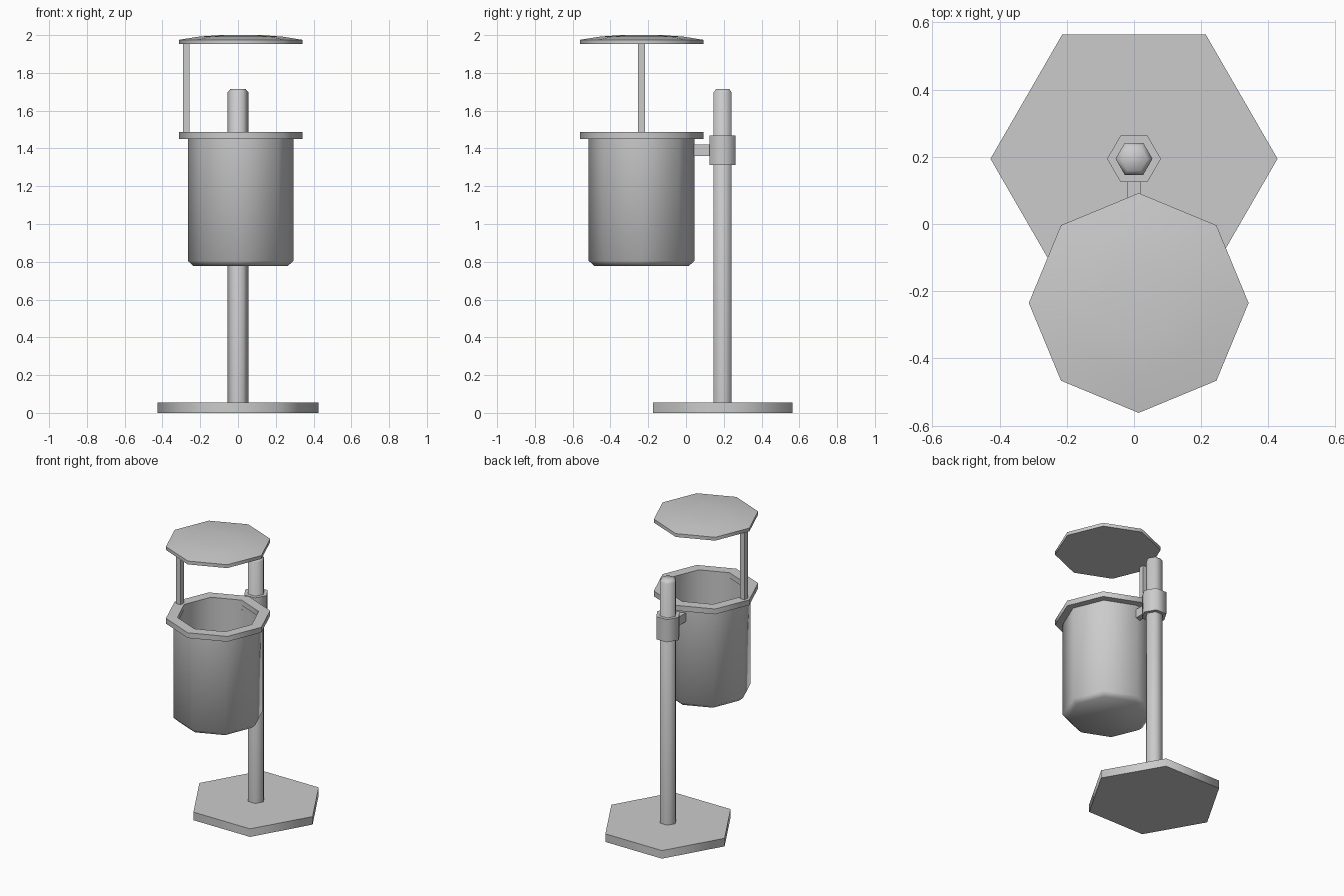
import bpy, bmesh
from math import cos, sin, tau, radians

cube = bpy.data.objects.get("Cube")
if cube:
    bpy.data.objects.remove(cube, do_unlink=True)

grey = bpy.data.materials.new("light grey")
grey.use_nodes = True
colour = (0.6, 0.6, 0.6, 1)
grey.diffuse_color = colour
grey.node_tree.nodes["Principled BSDF"].inputs["Base Color"].default_value = colour


def finish(name, bm):
    bmesh.ops.recalc_face_normals(bm, faces=bm.faces)
    mesh = bpy.data.meshes.new(name)
    bm.to_mesh(mesh)
    bm.free()
    mesh.materials.append(grey)
    obj = bpy.data.objects.new(name, mesh)
    bpy.context.collection.objects.link(obj)
    bpy.ops.object.select_all(action='DESELECT')
    obj.select_set(True)
    bpy.context.view_layer.objects.active = obj
    bpy.ops.object.shade_smooth_by_angle(angle=radians(65))
    return obj


def lathe(name, centre, sides, profile, closed=False):
    """Sweep (radius, z) points round a centre; cap the ends or join them."""
    bm = bmesh.new()
    rings = [[bm.verts.new((centre[0] + r * cos(tau * i / sides),
                            centre[1] + r * sin(tau * i / sides), z))
              for i in range(sides)] for r, z in profile]
    pairs = list(zip(rings, rings[1:]))
    if closed:
        pairs.append((rings[-1], rings[0]))
    else:
        bm.faces.new(rings[0])
        bm.faces.new(rings[-1])
    for a, b in pairs:
        for i in range(sides):
            j = (i + 1) % sides
            bm.faces.new((a[i], a[j], b[j], b[i]))
    return finish(name, bm)


def box(name, low, high):
    bm = bmesh.new()
    bmesh.ops.create_cube(bm, size=1)
    for v in bm.verts:
        v.co = [(a + b) / 2 + c * (b - a) for a, b, c in zip(low, high, v.co)]
    return finish(name, bm)


post_axis = (0, 0.194)
bin_axis = (0.014, -0.235)

# Six-sided stand
lathe("base", post_axis, 6, [(0.427, 0), (0.427, 0.055)])
lathe("post", post_axis, 6, [(0.055, 0.04), (0.055, 1.697), (0.04, 1.715)])
lathe("clamp", post_axis, 6, [(0.08, 1.313), (0.08, 1.468)])
box("bracket_arm", (-0.02, 0.02, 1.36), (0.02, 0.14, 1.42))

# Eight-sided hollow bin with a rim
lathe("bin_body", bin_axis, 8,
      [(0.25, 0.778), (0.28, 0.805), (0.28, 1.46), (0.26, 1.46), (0.26, 0.81)])
lathe("bin_rim", bin_axis, 8,
      [(0.327, 1.45), (0.327, 1.486), (0.255, 1.486), (0.255, 1.45)], closed=True)

# Rain cover on a single side support
box("cover_support", (-0.29, -0.253, 1.47), (-0.256, -0.218, 1.96))
lathe("rain_cover", bin_axis, 8,
      [(0.327, 1.952), (0.327, 1.975), (0.22, 1.992), (0.11, 2.0)])
